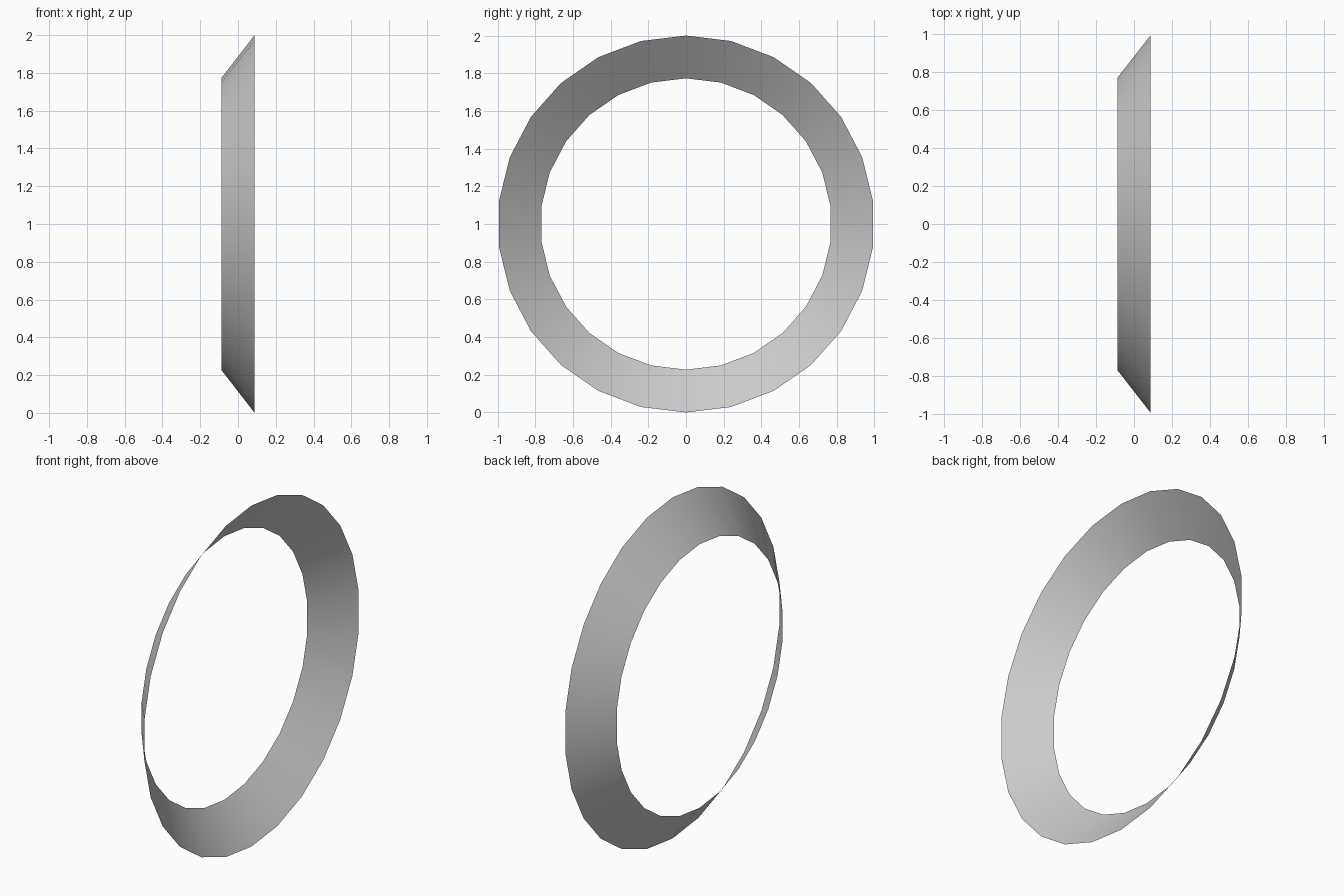
import bpy, bmesh
from math import sin, cos, tau

if "Cube" in bpy.data.objects:
    bpy.data.objects.remove(bpy.data.objects["Cube"])

SIDES = 26
HALF_WIDTH = 0.088
INNER_R, OUTER_R = 0.773, 1.0

bm = bmesh.new()


def ring(x, radius):
    """Circle of vertices around the x axis, first vertex at the top."""
    return [bm.verts.new((x, radius * sin(tau * i / SIDES),
                          1 + radius * cos(tau * i / SIDES)))
            for i in range(SIDES)]


# Open conical band: narrow rim at -x, wide rim at +x
narrow = ring(-HALF_WIDTH, INNER_R)
wide = ring(HALF_WIDTH, OUTER_R)
for i in range(SIDES):
    j = (i + 1) % SIDES
    face = bm.faces.new((narrow[i], narrow[j], wide[j], wide[i]))
    face.smooth = True

# Point the normals away from the ring's axis
bm.normal_update()
first = next(iter(bm.faces))
if first.normal.z < 0:
    bmesh.ops.reverse_faces(bm, faces=bm.faces[:])

mesh = bpy.data.meshes.new("conical_ring")
bm.to_mesh(mesh)
bm.free()
obj = bpy.data.objects.new("conical_ring", mesh)
bpy.context.collection.objects.link(obj)
